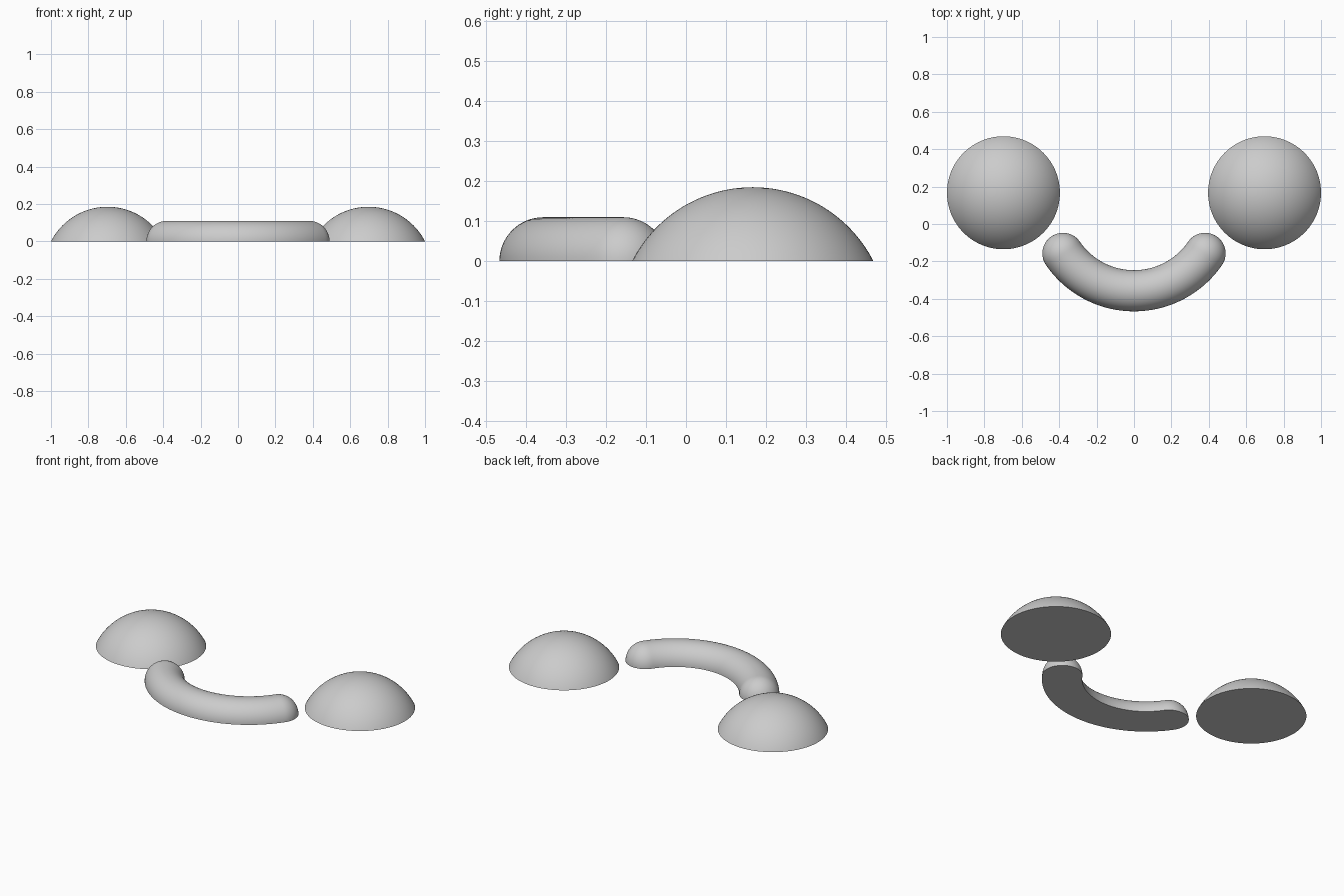
import bpy
import bmesh
from math import sin, cos, pi, radians
from mathutils import Vector

if "Cube" in bpy.data.objects:
    bpy.data.objects.remove(bpy.data.objects["Cube"])

GREY = (0.6, 0.6, 0.6, 1.0)
grey = bpy.data.materials.new("plain_grey")
grey.use_nodes = True
grey.diffuse_color = GREY
grey.node_tree.nodes["Principled BSDF"].inputs["Base Color"].default_value = GREY


def finish(name, bm, location=(0, 0, 0)):
    bmesh.ops.recalc_face_normals(bm, faces=bm.faces)
    mesh = bpy.data.meshes.new(name)
    bm.to_mesh(mesh)
    bm.free()
    mesh.materials.append(grey)
    obj = bpy.data.objects.new(name, mesh)
    obj.location = location
    bpy.context.collection.objects.link(obj)
    bpy.ops.object.select_all(action='DESELECT')
    obj.select_set(True)
    bpy.context.view_layer.objects.active = obj
    bpy.ops.object.shade_smooth_by_angle(angle=radians(40))


def dome(name, x, y, base, height):
    """Shallow spherical cap with a flat, closed underside."""
    radius = (base ** 2 + height ** 2) / (2 * height)
    bm = bmesh.new()
    bmesh.ops.create_uvsphere(bm, u_segments=96, v_segments=64, radius=radius)
    bmesh.ops.translate(bm, verts=bm.verts, vec=(0, 0, height - radius))
    bmesh.ops.bisect_plane(bm, geom=bm.verts[:] + bm.edges[:] + bm.faces[:],
                           plane_co=(0, 0, 0), plane_no=(0, 0, 1), clear_inner=True)
    rim = [e for e in bm.edges if e.is_boundary]
    bmesh.ops.contextual_create(bm, geom=rim)
    finish(name, bm, (x, y, 0))


def curved_bar(name, centre_y, arc_radius, half_angle, r):
    """Half-round bar swept along an arc, with rounded ends."""
    steps, cap, sides = 64, 14, 32
    stations = []  # arc angle, shift along the tangent, section radius

    for i in range(cap):
        a = pi / 2 * (1 - i / cap)
        stations.append((-half_angle, -r * sin(a), r * cos(a)))
    for i in range(steps + 1):
        stations.append((half_angle * (2 * i / steps - 1), 0, r))
    for i in range(1, cap + 1):
        a = pi / 2 * i / cap
        stations.append((half_angle, r * sin(a), r * cos(a)))

    bm = bmesh.new()
    rings = []
    for angle, shift, size in stations:
        outward = Vector((sin(angle), -cos(angle), 0))
        tangent = Vector((cos(angle), sin(angle), 0))
        middle = Vector((0, centre_y, 0)) + outward * arc_radius + tangent * shift
        ring = []
        for k in range(sides + 1):
            t = pi * k / sides
            ring.append(bm.verts.new(middle + outward * size * cos(t)
                                     + Vector((0, 0, size * sin(t)))))
        rings.append(ring)

    # Closing each section also makes the flat underside
    for a, b in zip(rings, rings[1:]):
        for k in range(sides + 1):
            n = (k + 1) % (sides + 1)
            bm.faces.new((a[k], a[n], b[n], b[k]))
    bmesh.ops.remove_doubles(bm, verts=bm.verts, dist=0.0001)
    finish(name, bm)


# Two domes at the back, one curved bar in front
for side, sign in (("left", 1), ("right", -1)):
    dome(side + "_dome", sign * 0.698, 0.167, 0.302, 0.185)

curved_bar("curved_bar", 0.104, 0.461, radians(55.5), 0.11)
